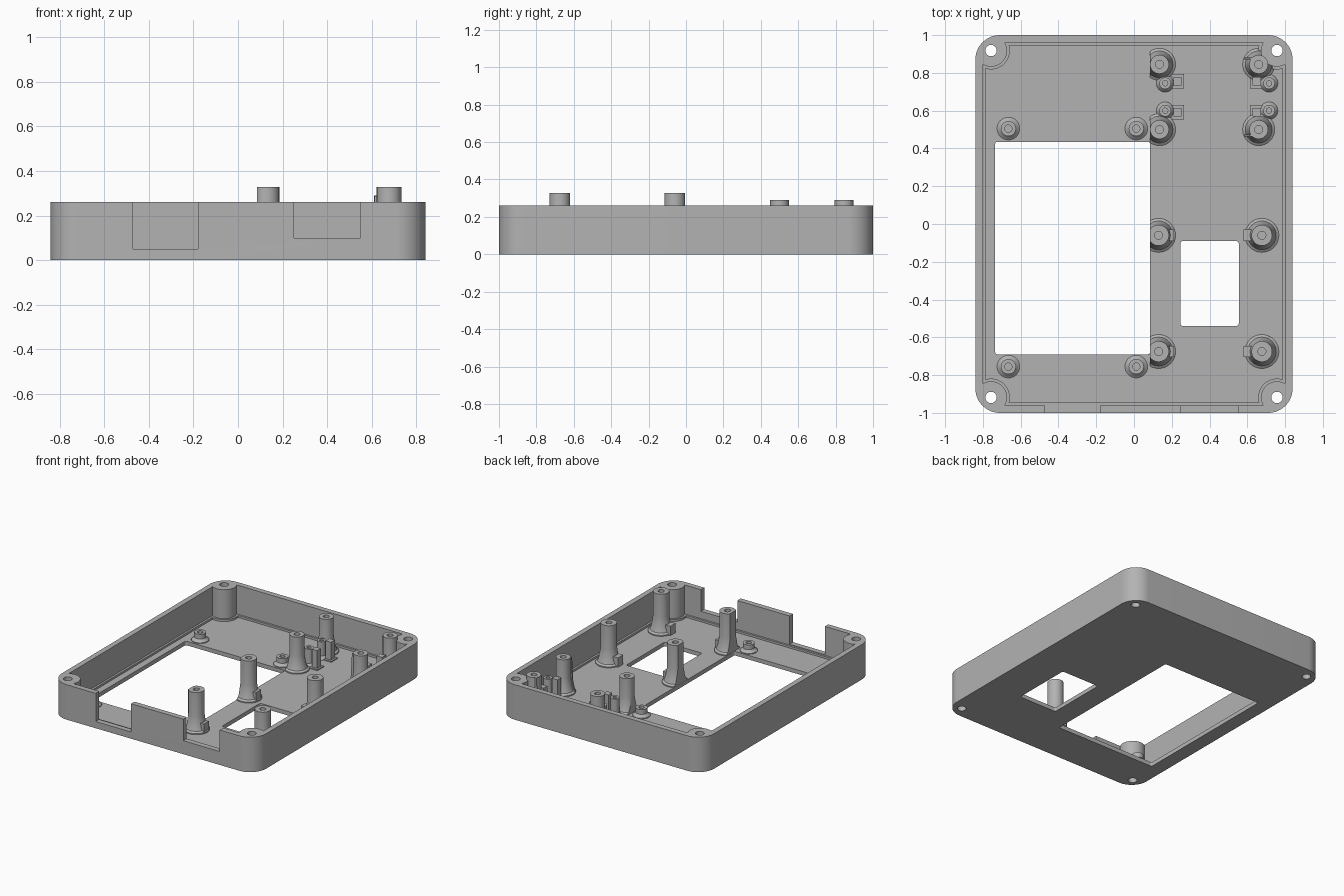
import bpy, bmesh
from math import sin, cos, pi, radians
from mathutils import Matrix

cube = bpy.data.objects.get("Cube")
if cube:
    bpy.data.objects.remove(cube, do_unlink=True)

grey = bpy.data.materials.new("plain grey")
grey.use_nodes = True
colour = (0.45, 0.45, 0.45, 1)
grey.diffuse_color = colour
grey.node_tree.nodes["Principled BSDF"].inputs["Base Color"].default_value = colour

FLOOR, RIM = 0.03, 0.26
CLIP_X = 0.086


def finish(bm, name):
    bmesh.ops.recalc_face_normals(bm, faces=bm.faces)
    mesh = bpy.data.meshes.new(name)
    bm.to_mesh(mesh)
    bm.free()
    mesh.materials.append(grey)
    obj = bpy.data.objects.new(name, mesh)
    bpy.context.collection.objects.link(obj)
    return obj


def smooth(obj):
    bpy.ops.object.select_all(action='DESELECT')
    obj.select_set(True)
    bpy.context.view_layer.objects.active = obj
    bpy.ops.object.shade_smooth_by_angle(angle=radians(30))


def slab(name, x0, x1, y0, y1, z0, z1, r=0.0, steps=10):
    """Upright prism with a rounded rectangle outline."""
    bm = bmesh.new()
    pts = []
    corners = [(x1 - r, y1 - r), (x0 + r, y1 - r), (x0 + r, y0 + r), (x1 - r, y0 + r)]
    for q, (cx, cy) in enumerate(corners):
        for i in range(steps + 1 if r else 1):
            a = (q + i / steps) * pi / 2
            pts.append((cx + r * cos(a), cy + r * sin(a), z0))
    face = bm.faces.new([bm.verts.new(p) for p in pts])
    top = bmesh.ops.extrude_face_region(bm, geom=[face])["geom"]
    bmesh.ops.translate(bm, verts=[v for v in top if isinstance(v, bmesh.types.BMVert)],
                        vec=(0, 0, z1 - z0))
    return finish(bm, name)


def lathe(name, x, y, profile, clip=False, segs=32):
    """Turned part around a vertical axis, optionally cut flat at the window edge."""
    bm = bmesh.new()
    vs = [bm.verts.new((r, 0, z)) for r, z in profile]
    es = [bm.edges.new(p) for p in zip(vs, vs[1:])]
    bmesh.ops.spin(bm, geom=vs + es, cent=(0, 0, 0), axis=(0, 0, 1),
                   angle=2 * pi, steps=segs)
    bmesh.ops.remove_doubles(bm, verts=bm.verts, dist=0.0001)
    bmesh.ops.transform(bm, matrix=Matrix.Translation((x, y, 0)), verts=bm.verts)
    if clip:
        cut = bmesh.ops.bisect_plane(bm, geom=bm.verts[:] + bm.edges[:] + bm.faces[:],
                                     plane_co=(CLIP_X, 0, 0), plane_no=(-1, 0, 0),
                                     clear_outer=True)["geom_cut"]
        bmesh.ops.edgenet_fill(bm, edges=[e for e in cut if isinstance(e, bmesh.types.BMEdge)])
    obj = finish(bm, name)
    smooth(obj)
    return obj


def cylinder(name, x, y, r, z0, z1):
    return lathe(name, x, y, [(0, z0), (r, z0), (r, z1), (0, z1)])


def subtract(target, cutter):
    cutter.hide_render = True
    mod = target.modifiers.new("cut", 'BOOLEAN')
    mod.operation, mod.solver, mod.object = 'DIFFERENCE', 'EXACT', cutter
    bpy.context.view_layer.objects.active = target
    bpy.ops.object.modifier_apply(modifier=mod.name)
    bpy.data.objects.remove(cutter, do_unlink=True)


# Tray: outer block hollowed in two steps, leaving a small ledge and corner bosses
screws = [(sx * 0.757, sy * 0.918) for sx in (-1, 1) for sy in (-1, 1)]
tray = slab("tray", -0.84, 0.84, -1, 1, 0, RIM, 0.13, 14)
for inset, boss_r, z0 in ((0.04, 0.085, 0.045), (0.055, 0.1, FLOOR)):
    cavity = slab("cavity", -0.84 + inset, 0.84 - inset, -1 + inset, 1 - inset,
                  z0, 0.4, 0.09, 8)
    for x, y in screws:
        subtract(cavity, cylinder("boss_cutter", x, y, boss_r, -0.1, 0.6))
    subtract(tray, cavity)
for x, y in screws:
    subtract(tray, cylinder("screw_hole", x, y, 0.03, -0.1, 0.5))

# Floor windows and front wall notches
subtract(tray, slab("large_window", -0.735, 0.085, -0.69, 0.435, -0.1, 0.1, 0.012, 4))
subtract(tray, slab("small_window", 0.245, 0.555, -0.54, -0.09, -0.1, 0.1, 0.015, 4))
subtract(tray, slab("left_notch", 0.25, 0.55, -1.1, -0.955, 0.1, 0.5))
subtract(tray, slab("right_notch", -0.47, -0.18, -1.1, -0.955, 0.05, 0.5))
smooth(tray)


def post(name, x, y, r, top, clip):
    lathe(name, x, y, [(0, 0.02), (r + 0.035, 0.02), (r + 0.035, FLOOR + 0.008),
                       (r + 0.021, FLOOR + 0.018), (r + 0.012, 0.075), (r + 0.004, 0.12),
                       (r, 0.15), (r, top), (0.021, top), (0.021, 0.1), (0, 0.1)], clip)


# Tall posts with a low rib on their inward side
for y in (-0.06, -0.675):
    post("tall_post_right", 0.13, y, 0.055, 0.327, True)
    post("tall_post_left", 0.677, y, 0.055, 0.327, False)
    slab("post_rib_right", 0.17, 0.212, y - 0.03, y + 0.03, 0.02, 0.1)
    slab("post_rib_left", 0.58, 0.635, y - 0.03, y + 0.03, 0.02, 0.1)

# Shorter rear posts, with a tapered fin on the left ones
for y, side in ((0.845, 1), (0.5, -1)):
    post("rear_post_right", 0.135, y, 0.05, 0.29, True)
    post("rear_post_left", 0.66, y, 0.05, 0.29, False)
    fy = y + side * 0.025
    bm = bmesh.new()
    outline = [(0.58, 0.02), (0.66, 0.02), (0.64, 0.288), (0.613, 0.288), (0.605, 0.12)]
    fin = bm.faces.new([bm.verts.new((x, fy, z)) for x, z in outline])
    ext = bmesh.ops.extrude_face_region(bm, geom=[fin])["geom"]
    bmesh.ops.translate(bm, verts=[v for v in ext if isinstance(v, bmesh.types.BMVert)],
                        vec=(0, side * 0.012, 0))
    finish(bm, "post_fin")

# Low standoffs around the large window
for x in (-0.665, 0.012):
    for y in (0.505, -0.755):
        lathe("standoff", x, y, [(0, 0.02), (0.06, 0.02), (0.06, FLOOR + 0.006),
                                 (0.047, FLOOR + 0.016), (0.04, 0.055), (0.04, 0.09),
                                 (0.019, 0.09), (0.019, 0.04), (0, 0.04)])

# Small round pins, each paired with a square peg
for y, peg_y in ((0.745, 0.755), (0.6, 0.592)):
    for x, peg_x in ((0.165, 0.23), (0.715, 0.65)):
        lathe("round_pin", x, y, [(0, 0.02), (0.048, 0.02), (0.046, FLOOR + 0.006),
                                  (0.031, 0.055), (0.031, 0.16), (0.014, 0.16),
                                  (0.014, 0.08), (0, 0.08)], segs=24)
        slab("peg_foot", peg_x - 0.035, peg_x + 0.035, peg_y - 0.038, peg_y + 0.038,
             0.02, FLOOR + 0.008)
        slab("square_peg", peg_x - 0.022, peg_x + 0.022, peg_y - 0.022, peg_y + 0.022,
             0.02, 0.17)
